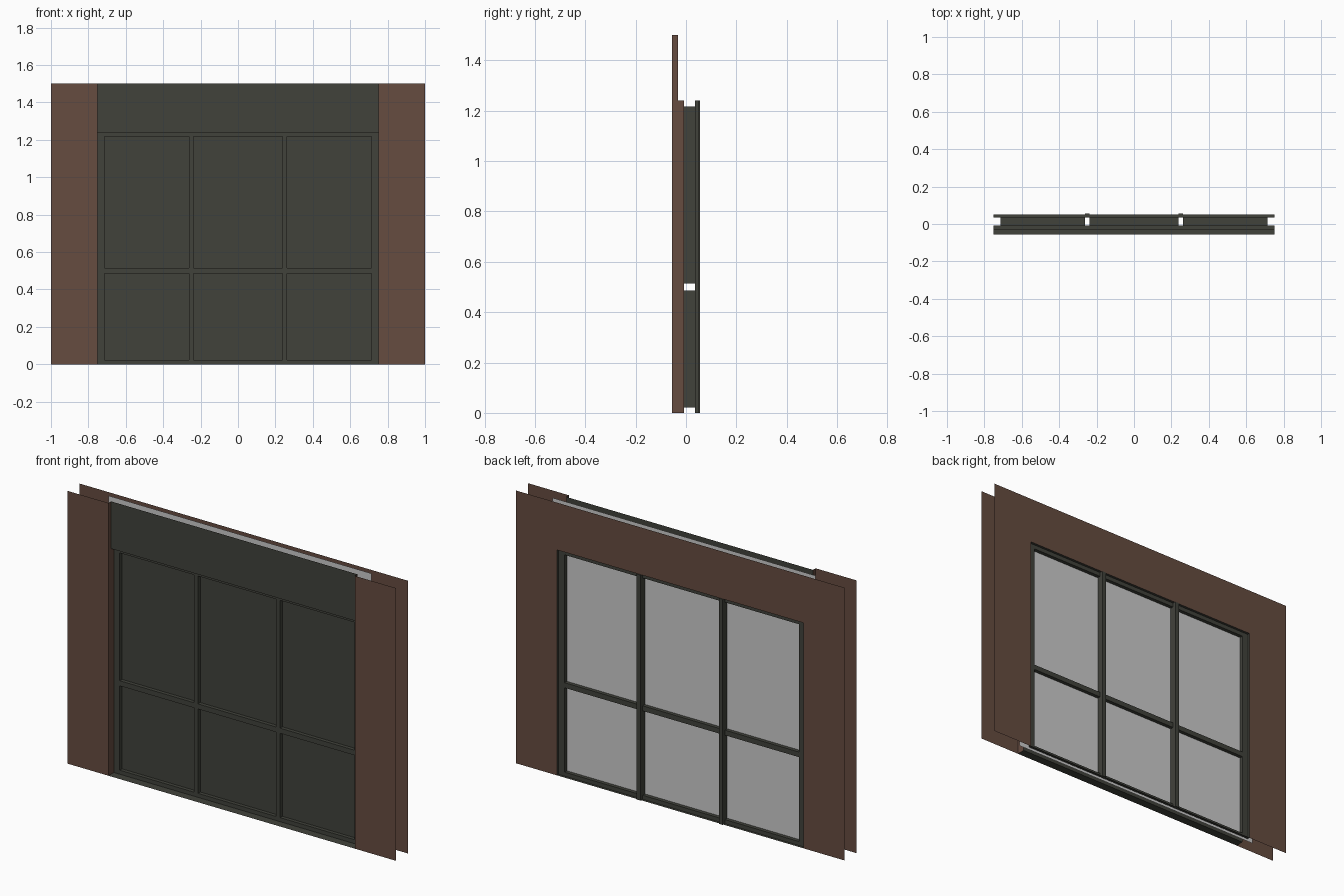
import bpy, bmesh

if "Cube" in bpy.data.objects:
    bpy.data.objects.remove(bpy.data.objects["Cube"])

def material(name, color):
    m = bpy.data.materials.new(name)
    m.diffuse_color = (*color, 1)
    m.use_nodes = True
    m.node_tree.nodes["Principled BSDF"].inputs["Base Color"].default_value = m.diffuse_color
    return m

BROWN = material("brown_wall", (0.133, 0.072, 0.051))
DARK = material("dark_metal", (0.053, 0.0545, 0.044))
GREY = material("light_grey", (0.60, 0.60, 0.60))

def sheets(name, mat, rects):
    """Flat rectangles: (axis, position, a0, a1, b0, b1, facing sign)."""
    bm = bmesh.new()
    place = {"x": lambda p, a, b: (p, a, b),
             "y": lambda p, a, b: (a, p, b),
             "z": lambda p, a, b: (a, b, p)}
    for axis, p, a0, a1, b0, b1, sign in rects:
        pts = [(a0, b0), (a1, b0), (a1, b1), (a0, b1)]
        if (sign > 0) == (axis == "y"):   # x and z rects face +, y rects face -
            pts.reverse()
        bm.faces.new([bm.verts.new(place[axis](p, a, b)) for a, b in pts])
    bmesh.ops.remove_doubles(bm, verts=bm.verts, dist=0.0001)
    me = bpy.data.meshes.new(name)
    bm.to_mesh(me)
    bm.free()
    me.materials.append(mat)
    ob = bpy.data.objects.new(name, me)
    bpy.context.collection.objects.link(ob)
    return ob

W, TOP, OPEN = 0.75, 1.5, 1.24           # opening half width, wall top, opening top
FRONT, HEAD, F0, F1, REAR, PROUD = -0.055, -0.032, -0.008, 0.036, 0.05, 0.055

# Front wall strips with their brown reveals
front = []
for s in (-1, 1):
    x0, x1 = sorted((s * W, s))
    front += [("y", FRONT, x0, x1, 0, TOP, -1),
              ("x", s * W, FRONT, HEAD, 0, TOP, -s),
              ("x", s * W, HEAD, F0, 0, OPEN, -s)]
sheets("front_wall", BROWN, front)

# Rear wall around the opening
sheets("rear_wall", BROWN, [
    ("y", REAR, -1, -W, 0, OPEN, 1), ("y", REAR, W, 1, 0, OPEN, 1),
    ("y", REAR, -1, -W, OPEN, TOP, 1), ("y", REAR, -W, W, OPEN, TOP, 1),
    ("y", REAR, W, 1, OPEN, TOP, 1)])

# Header panel and its underside
sheets("header_panel", DARK, [
    ("y", HEAD, -W, W, OPEN, TOP, -1),
    ("z", OPEN, -W, W, HEAD, F0, -1)])

# Front sill and the rear trim lining the opening
sheets("front_sill", DARK, [("z", 0, -W, W, FRONT, F0, 1)])
sheets("rear_trim", DARK, [
    ("z", 0, -W, W, F1, REAR, 1), ("z", OPEN, -W, W, F1, REAR, -1),
    ("x", -W, F1, REAR, 0, OPEN, 1), ("x", W, F1, REAR, 0, OPEN, -1)])

# Window frame grid: odd/odd cells are panes, the rest is frame
xs = [-W, -0.714, -0.262, -0.238, 0.238, 0.262, 0.714, W]
zs = [0, 0.022, 0.486, 0.514, 1.217, OPEN]
frame, panes = [], []
for i, (x0, x1) in enumerate(zip(xs, xs[1:])):
    for j, (z0, z1) in enumerate(zip(zs, zs[1:])):
        if i % 2 and j % 2:
            panes.append(("y", 0.012, x0, x1, z0, z1, -1))
            frame += [("x", x0, F0, F1, z0, z1, 1), ("x", x1, F0, F1, z0, z1, -1),
                      ("z", z0, x0, x1, F0, F1, 1), ("z", z1, x0, x1, F0, F1, -1)]
        else:
            frame += [("y", F0, x0, x1, z0, z1, -1), ("y", F1, x0, x1, z0, z1, 1)]
sheets("window_frame", DARK, frame)
sheets("window_panes", DARK, panes)

# Mullions standing proud at the rear
mullions = []
for c in (-0.25, 0.25):
    a, b = c - 0.012, c + 0.012
    mullions += [("y", PROUD, a, b, 0, OPEN, 1),
                 ("x", a, F1, PROUD, 0, OPEN, -1), ("x", b, F1, PROUD, 0, OPEN, 1),
                 ("z", OPEN, a, b, REAR, PROUD, 1), ("z", 0, a, b, REAR, PROUD, -1)]
sheets("rear_mullions", DARK, mullions)

# Light backing sheet inside the wall, seen through the rear of the panes
sheets("backing_sheet", GREY, [("y", 0.016, -0.8, 0.8, 0, TOP, 1)])
